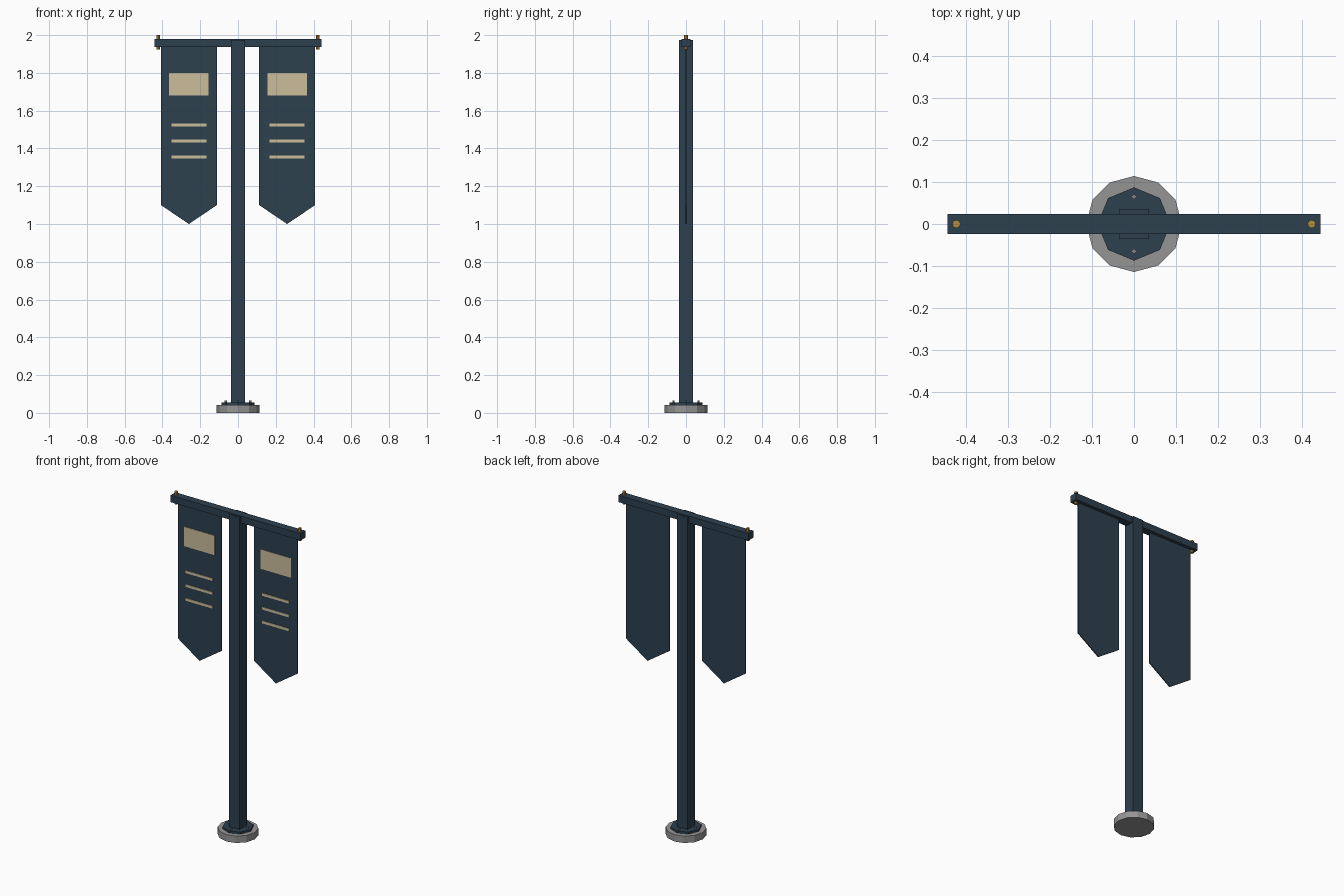
import bpy
import bmesh
from math import pi, cos, sin

cube = bpy.data.objects.get("Cube")
if cube:
    bpy.data.objects.remove(cube, do_unlink=True)


def material(name, rgb):
    m = bpy.data.materials.new(name)
    m.use_nodes = True
    m.diffuse_color = (*rgb, 1)
    m.node_tree.nodes["Principled BSDF"].inputs["Base Color"].default_value = (*rgb, 1)
    return m


navy = material("navy paint", (0.027, 0.052, 0.078))
cream = material("cream print", (0.60, 0.51, 0.33))
stone = material("grey concrete", (0.30, 0.30, 0.30))
brass = material("brass", (0.45, 0.26, 0.05))
steel = material("steel", (0.25, 0.26, 0.27))


def prism(name, outline, depth, mat, axis="z", start=0.0):
    """Extrude a flat outline along z, or along y for an x-z outline."""
    bm = bmesh.new()

    def place(p, d):
        return (p[0], p[1], d) if axis == "z" else (p[0], d, p[1])

    lower = [bm.verts.new(place(p, start)) for p in outline]
    upper = [bm.verts.new(place(p, start + depth)) for p in outline]
    bm.faces.new(lower)
    bm.faces.new(upper)
    for i in range(len(outline)):
        j = (i + 1) % len(outline)
        bm.faces.new((lower[i], lower[j], upper[j], upper[i]))
    bmesh.ops.recalc_face_normals(bm, faces=bm.faces)
    mesh = bpy.data.meshes.new(name)
    bm.to_mesh(mesh)
    bm.free()
    mesh.materials.append(mat)
    obj = bpy.data.objects.new(name, mesh)
    bpy.context.collection.objects.link(obj)
    return obj


def ring(sides, radius, x=0, y=0):
    return [(x + radius * cos(2 * pi * i / sides), y + radius * sin(2 * pi * i / sides))
            for i in range(sides)]


def rect(x, y, half_x, half_y):
    return [(x - half_x, y - half_y), (x + half_x, y - half_y),
            (x + half_x, y + half_y), (x - half_x, y + half_y)]


# Footing, mounting plate and anchor bolts
prism("concrete_footing", ring(12, 0.114), 0.042, stone)
prism("mounting_plate", ring(8, 0.087), 0.012, navy, start=0.042)
for i, (x, y) in enumerate(ring(4, 0.065)):
    prism(f"anchor_bolt_{i + 1}", ring(6, 0.006, x, y), 0.014, steel, start=0.052)

# Post and crossbar
prism("post", rect(0, 0, 0.036, 0.036), 1.923, navy, start=0.052)
prism("crossbar", rect(0, 0, 0.443, 0.024), 0.042, navy, start=1.937)

for side, label in ((-1, "right"), (1, "left")):
    # Bolt passing through the end of the crossbar
    x = side * 0.422
    prism(f"{label}_bar_bolt", ring(8, 0.010, x), 0.077, brass, start=1.923)

    # Hanging banner with pointed hem
    x = side * 0.26
    prism(f"{label}_banner", rect(x, 1.52, 0.148, 0.42), 0.006, navy, "y", -0.003)
    hem = [(x - 0.148, 1.1), (x, 1.0), (x + 0.148, 1.1)]
    prism(f"{label}_banner_point", hem, 0.006, navy, "y", -0.003)

    # Printed panel and lines on the front
    prism(f"{label}_panel", rect(x, 1.74, 0.104, 0.06), 0.003, cream, "y", -0.006)
    for i in range(3):
        prism(f"{label}_stripe_{i + 1}", rect(x, 1.525 - 0.085 * i, 0.092, 0.008),
              0.003, cream, "y", -0.006)
